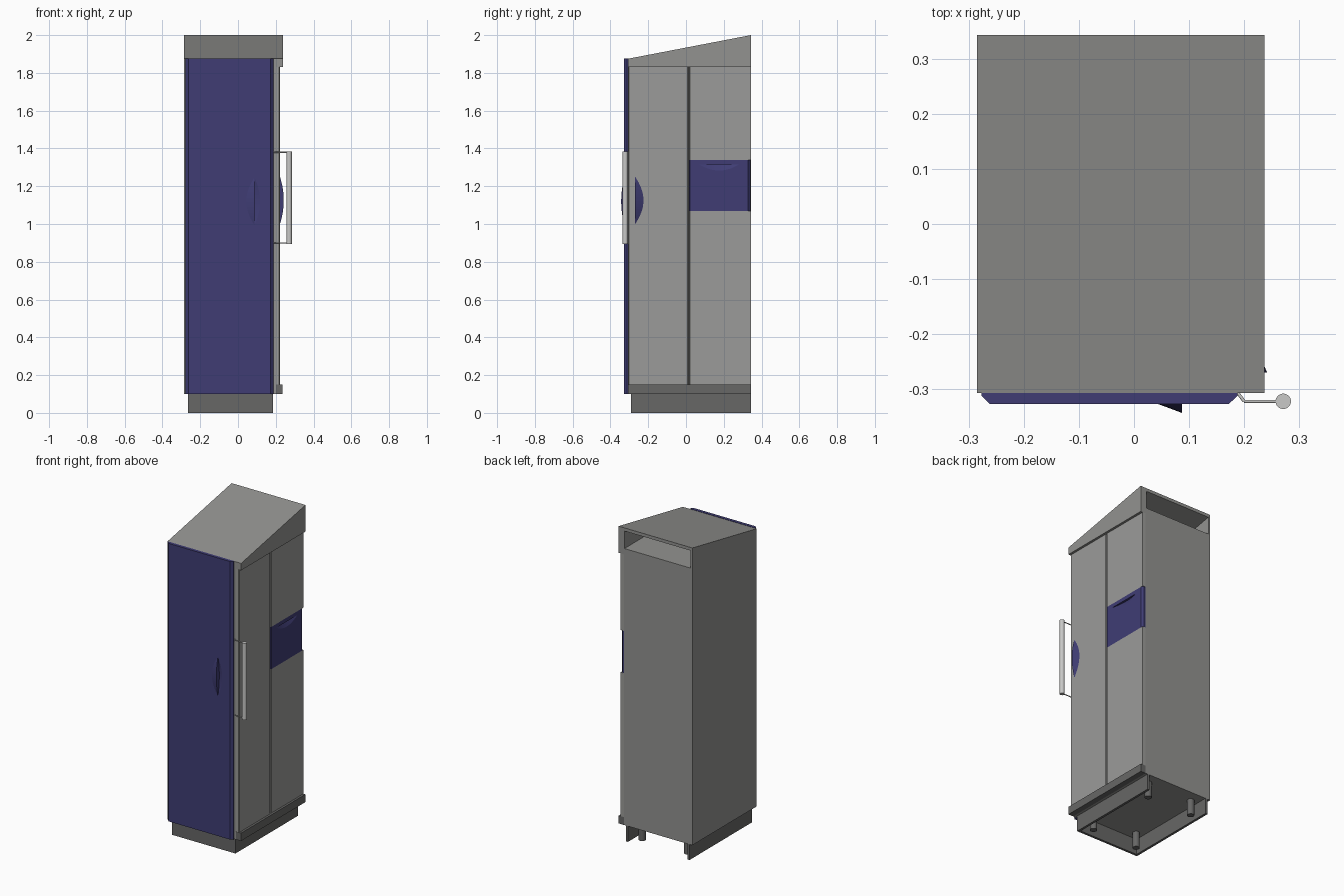
import bpy, bmesh, math
from mathutils import Vector

if "Cube" in bpy.data.objects:
    bpy.data.objects.remove(bpy.data.objects["Cube"])


def material(name, rgb):
    m = bpy.data.materials.new(name)
    m.diffuse_color = (*rgb, 1)
    m.use_nodes = True
    m.node_tree.nodes["Principled BSDF"].inputs["Base Color"].default_value = m.diffuse_color
    return m


BODY = material("cabinet_grey", (0.29, 0.29, 0.28))
PANEL = material("panel_grey", (0.33, 0.33, 0.32))
DARK = material("dark_grey", (0.135, 0.135, 0.132))
BLUE = material("deep_blue", (0.050, 0.046, 0.175))
STEEL = material("light_steel", (0.58, 0.58, 0.57))


def finish(name, bm, mat):
    bmesh.ops.recalc_face_normals(bm, faces=bm.faces)
    me = bpy.data.meshes.new(name)
    bm.to_mesh(me)
    bm.free()
    ob = bpy.data.objects.new(name, me)
    bpy.context.collection.objects.link(ob)
    me.materials.append(mat)
    return ob


def prism(name, pts, axis, lo, hi, mat):
    """Extrude a 2D outline along x (y,z points) or z (x,y points)."""
    bm = bmesh.new()
    place = (lambda p, d: (d, p[0], p[1])) if axis == "x" else (lambda p, d: (p[0], p[1], d))
    a = [bm.verts.new(place(p, lo)) for p in pts]
    b = [bm.verts.new(place(p, hi)) for p in pts]
    bm.faces.new(a)
    bm.faces.new(b)
    for i in range(len(pts)):
        j = (i + 1) % len(pts)
        bm.faces.new((a[i], a[j], b[j], b[i]))
    return finish(name, bm, mat)


def box(name, x0, x1, y0, y1, z0, z1, mat):
    return prism(name, [(x0, y0), (x1, y0), (x1, y1), (x0, y1)], "z", z0, z1, mat)


def rod(name, p, q, r, mat, seg=20):
    p, q = Vector(p), Vector(q)
    bm = bmesh.new()
    bmesh.ops.create_cone(bm, cap_ends=True, segments=seg, radius1=r, radius2=r, depth=(q - p).length)
    rot = (q - p).to_track_quat("Z", "Y").to_matrix().to_4x4()
    rot.translation = (p + q) / 2
    bm.transform(rot)
    for f in bm.faces:
        f.smooth = len(f.verts) == 4
    ob = finish(name, bm, mat)
    for e in ob.data.edges:
        e.use_edge_sharp = False
    ob.data.set_sharp_from_angle(angle=math.radians(40))
    return ob


def scoop(name, origin, along, side, out, half, reach, height, mat, n=16, sink=0.003):
    """Half-lens wedge: straight ridge along one side, curved foot on the other."""
    o, along, side, out = map(Vector, (origin, along, side, out))
    bm = bmesh.new()
    rings = []
    for i in range(n + 1):
        t = -1 + 2 * i / n
        w = max(1 - t * t, 0.02)
        p = o + along * half * t
        pts = (p - out * sink, p + out * height * w, p + side * reach * w, p + side * reach * w - out * sink)
        rings.append([bm.verts.new(v) for v in pts])
    for a, b in zip(rings, rings[1:]):
        for k in range(4):
            m = (k + 1) % 4
            bm.faces.new((a[k], a[m], b[m], b[k]))
    bm.faces.new(rings[0])
    bm.faces.new(rings[-1])
    return finish(name, bm, mat)


def cut(ob, cutter):
    cutter.hide_render = True
    mod = ob.modifiers.new("cut", "BOOLEAN")
    mod.operation = "DIFFERENCE"
    mod.solver = "EXACT"
    mod.object = cutter
    bpy.context.view_layer.objects.active = ob
    bpy.ops.object.modifier_apply(modifier=mod.name)
    bpy.data.objects.remove(cutter)


F, B = -0.307, 0.343      # front and back planes
L, R, P = -0.285, 0.20, 0.222   # left wall, right wall, right panel face

# Cabinet and sloping hood with an open rear vent
box("cabinet_body", L, R, F, B, 0.10, 1.83, BODY)
hood = prism("sloped_hood", [(F, 1.83), (B, 1.83), (B, 2.0), (F, 1.875)], "x", L, 0.237, BODY)
cut(hood, prism("vent_cutter", [(-0.2, 1.868), (0.36, 1.868), (0.36, 1.983), (-0.2, 1.876)],
                "x", -0.272, 0.195, BODY))

# Front door with chamfered vertical edges, finger recess and lip
door = prism("front_door", [(-0.277, F), (-0.277, -0.312), (-0.262, -0.327), (0.172, -0.327),
                            (0.188, -0.312), (0.188, F)], "z", 0.10, 1.877, BLUE)
cut(door, scoop("recess_cutter", (0.087, -0.327, 1.12), (0, 0, 1), (1, 0, 0), (0, 1, 0),
                0.125, 0.03, 0.014, BLUE))
scoop("front_door_lip", (0.087, -0.327, 1.12), (0, 0, 1), (-1, 0, 0), (0, -1, 0),
      0.125, 0.043, 0.016, BLUE)


# Right side panels
def panel(name, y0, y1, z0, z1, mat, c0=0.004, c1=0.0):
    pts = [(R, y0), (P - c0, y0), (P, y0 + c0), (P, y1 - c1)]
    if c1:
        pts.append((P - c1, y1))
    return prism(name, pts + [(R, y1)], "z", z0, z1, mat)


panel("side_panel_front", -0.305, 0.012, 0.15, 1.83, PANEL, 0.004, 0.004)
panel("side_panel_rear_lower", 0.017, B, 0.15, 1.07, PANEL)
panel("side_panel_rear_upper", 0.017, B, 1.34, 1.83, PANEL)
drawer = panel("side_drawer", 0.017, 0.341, 1.07, 1.34, BLUE, 0.004, 0.012)
cut(drawer, scoop("drawer_cutter", (P, 0.175, 1.315), (0, 1, 0), (0, 0, -1), (-1, 0, 0),
                  0.105, 0.032, 0.014, BLUE))
scoop("side_panel_lip", (P, -0.27, 1.125), (0, 0, 1), (0, 1, 0), (1, 0, 0),
      0.125, 0.045, 0.02, BLUE)
box("side_base_strip", R, 0.236, F, B, 0.10, 0.15, DARK)

# Plinth: three boards, open at the back, and four feet
box("plinth_front", -0.265, 0.185, -0.29, -0.275, 0, 0.10, DARK)
box("plinth_left", -0.265, -0.25, -0.275, B, 0, 0.10, DARK)
box("plinth_right", 0.17, 0.185, -0.275, B, 0, 0.10, DARK)
for i, (x, y) in enumerate([(-0.2, -0.22), (0.12, -0.22), (-0.2, 0.27), (0.12, 0.27)]):
    rod(f"foot_{i + 1}", (x, y, 0), (x, y, 0.10), 0.021, DARK)

# Bar handle on two bent brackets
rod("handle_bar", (0.271, -0.322, 0.895), (0.271, -0.322, 1.385), 0.014, STEEL, 28)
for tag, z in (("lower", 0.90), ("upper", 1.38)):
    rod(f"handle_bracket_{tag}", (0.2, -0.322, z), (0.271, -0.322, z), 0.003, STEEL, 10)
    rod(f"handle_bracket_{tag}_bend", (0.188, -0.306, z), (0.2, -0.322, z), 0.003, STEEL, 10)
